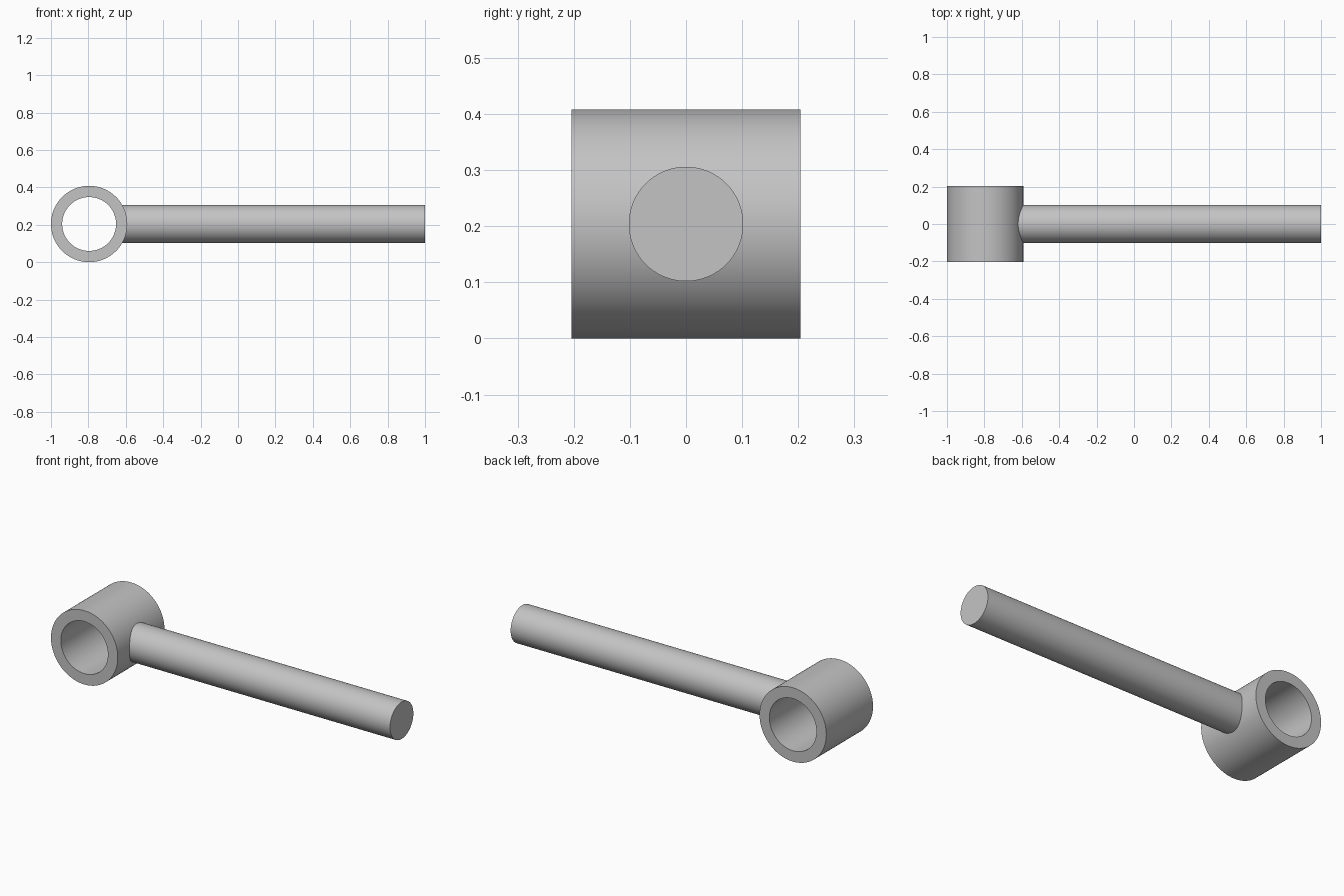
import bpy
import bmesh
import math
from mathutils import Vector

default_cube = bpy.data.objects.get("Cube")
if default_cube:
    bpy.data.objects.remove(default_cube, do_unlink=True)

SEGMENTS = 96
OUTER = 0.204         # collar outer radius, also half its width
BORE = 0.144          # collar hole radius
ROD = 0.102           # handle radius
CENTER = Vector((OUTER - 1, 0, OUTER))

# Single flat grey
grey = bpy.data.materials.new("light_grey")
grey.use_nodes = True
colour = (0.55, 0.55, 0.55, 1)
grey.diffuse_color = colour
grey.node_tree.nodes["Principled BSDF"].inputs["Base Color"].default_value = colour


def revolve(name, profile, axis, side, origin, closed):
    """Turn a profile of (radius, distance along axis) points about an axis."""
    bm = bmesh.new()
    verts = [bm.verts.new(side * r + axis * d) for r, d in profile]
    pairs = list(zip(verts, verts[1:]))
    if closed:
        pairs.append((verts[-1], verts[0]))
    edges = [bm.edges.new(p) for p in pairs]
    bmesh.ops.spin(bm, geom=verts + edges, cent=(0, 0, 0), axis=axis,
                   angle=math.tau, steps=SEGMENTS, use_merge=False)
    bmesh.ops.remove_doubles(bm, verts=bm.verts, dist=1e-5)
    if not closed:
        bmesh.ops.holes_fill(bm, edges=bm.edges, sides=0)
    bmesh.ops.recalc_face_normals(bm, faces=bm.faces)
    mesh = bpy.data.meshes.new(name)
    bm.to_mesh(mesh)
    bm.free()
    mesh.materials.append(grey)
    obj = bpy.data.objects.new(name, mesh)
    obj.location = origin
    bpy.context.collection.objects.link(obj)
    bpy.ops.object.select_all(action="DESELECT")
    obj.select_set(True)
    bpy.context.view_layer.objects.active = obj
    bpy.ops.object.shade_smooth_by_angle(angle=math.radians(30))
    return obj


X, Y = Vector((1, 0, 0)), Vector((0, 1, 0))

# Open collar, bored from front to back
revolve("collar", [(BORE, -OUTER), (OUTER, -OUTER), (OUTER, OUTER), (BORE, OUTER)],
        Y, X, CENTER, True)

# Round handle, rooted inside the collar wall
revolve("handle", [(ROD, BORE + 0.005), (ROD, 1 - CENTER.x)], X, Y, CENTER, False)
